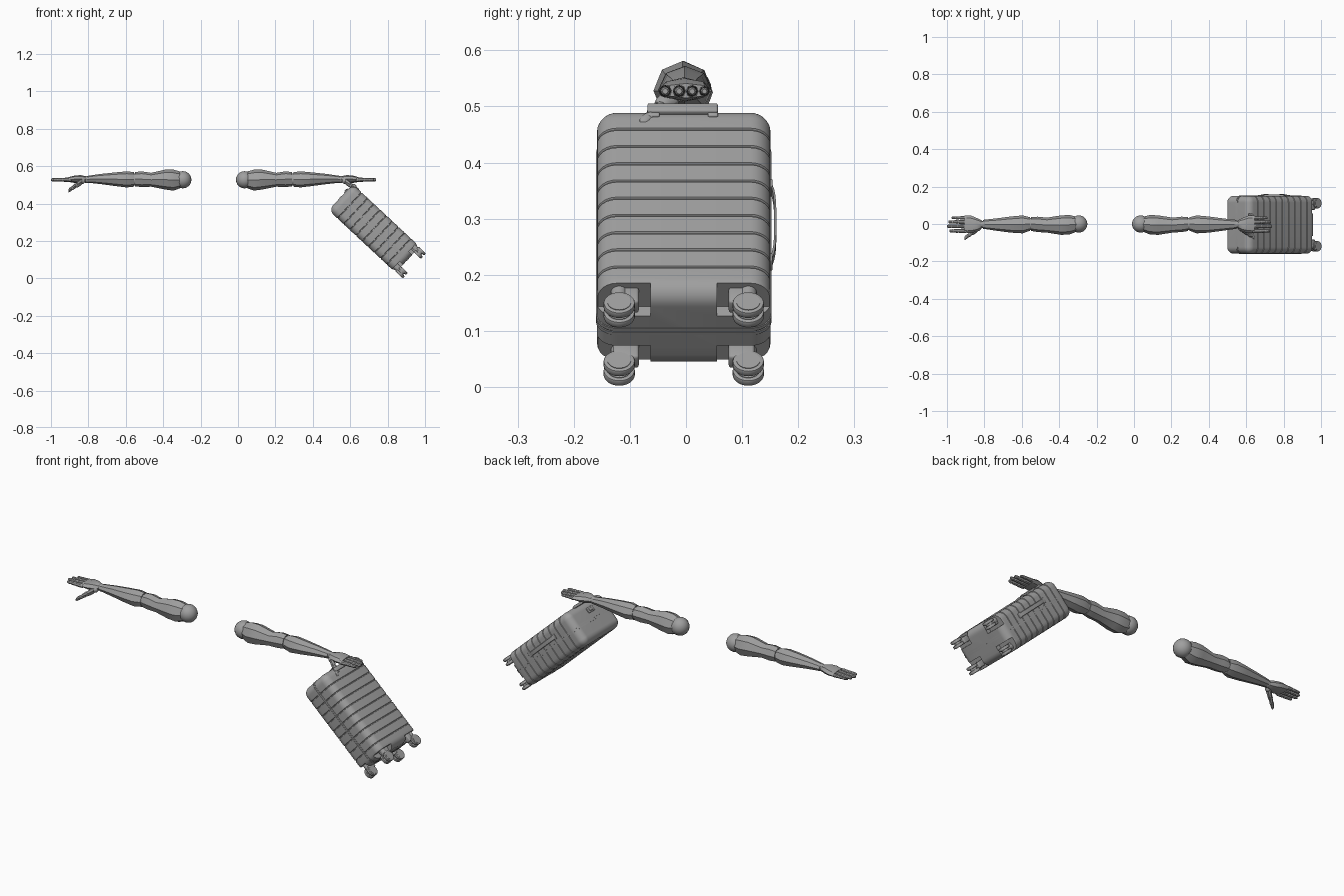
import bpy, bmesh
from math import sin, cos, pi, radians
from mathutils import Vector, Matrix

old = bpy.data.objects.get("Cube")
if old:
    bpy.data.objects.remove(old, do_unlink=True)

grey = bpy.data.materials.new("plain_grey")
grey.use_nodes = True
grey.diffuse_color = (0.35, 0.35, 0.35, 1)
grey.node_tree.nodes["Principled BSDF"].inputs["Base Color"].default_value = (0.35, 0.35, 0.35, 1)

# Case frame: local x runs to the wheels, local z through the thickness
CASE = Matrix.Translation((0.728, -0.004, 0.267)) @ Matrix.Rotation(radians(43), 4, 'Y')
parts = []


def finish(name, bm, matrix=Matrix()):
    bmesh.ops.transform(bm, matrix=matrix, verts=bm.verts)
    bmesh.ops.recalc_face_normals(bm, faces=bm.faces)
    mesh = bpy.data.meshes.new(name)
    bm.to_mesh(mesh)
    bm.free()
    mesh.materials.append(grey)
    ob = bpy.data.objects.new(name, mesh)
    bpy.context.collection.objects.link(ob)
    parts.append(ob)
    return ob


def loft(name, rings, matrix=Matrix()):
    bm = bmesh.new()
    loops = [[bm.verts.new(p) for p in ring] for ring in rings]
    n = len(loops[0])
    for a, b in zip(loops, loops[1:]):
        for i in range(n):
            j = (i + 1) % n
            bm.faces.new((a[i], a[j], b[j], b[i]))
    bm.faces.new(loops[0])
    bm.faces.new(loops[-1])
    return finish(name, bm, matrix)


def limb(name, sections, matrix, sides=8):
    """Sections are x, y, z, half width, half height."""
    rings = []
    for x, y, z, ry, rz in sections:
        angles = [2 * pi * i / sides for i in range(sides)]
        rings.append([(x, y + ry * cos(a), z + rz * sin(a)) for a in angles])
    return loft(name, rings, matrix)


def ball(name, centre, radius, matrix):
    bm = bmesh.new()
    bmesh.ops.create_uvsphere(bm, u_segments=20, v_segments=12, radius=radius)
    return finish(name, bm, matrix @ Matrix.Translation(centre))


def add_box(bm, centre, size):
    m = Matrix.Translation(centre) @ Matrix.Diagonal((*size, 1))
    bmesh.ops.create_cube(bm, size=1, matrix=m)


def box(name, centre, size, bevel=0.0):
    bm = bmesh.new()
    add_box(bm, centre, size)
    if bevel:
        bmesh.ops.bevel(bm, geom=bm.edges[:], offset=bevel, segments=3, affect='EDGES', profile=0.5)
    return finish(name, bm, CASE)


def cylinder(name, centre, radius, depth, axis='Z', bevel=0.0):
    bm = bmesh.new()
    bmesh.ops.create_cone(bm, cap_ends=True, segments=28, radius1=radius, radius2=radius, depth=depth)
    if bevel:
        rims = [e for e in bm.edges if abs(e.verts[0].co.z - e.verts[1].co.z) < depth / 2]
        bmesh.ops.bevel(bm, geom=rims, offset=bevel, segments=2, affect='EDGES', profile=0.5)
    turn = Matrix.Rotation(pi / 2, 4, 'Y') if axis == 'X' else Matrix()
    return finish(name, bm, CASE @ Matrix.Translation(centre) @ turn)


def rounded_rect(a, b, r, steps=6):
    pts = []
    for k, (sx, sy) in enumerate(((1, 1), (-1, 1), (-1, -1), (1, -1))):
        for i in range(steps + 1):
            t = (k + i / steps) * pi / 2
            pts.append((sx * (a - r) + r * cos(t), sy * (b - r) + r * sin(t)))
    return pts


# Arms, mirrored about the plane midway between them
MID = -0.13
for side, s in (("left", 1), ("right", -1)):
    M = Matrix.Translation((MID, 0, 0)) @ Matrix.Diagonal((s, 1, 1, 1)) @ Matrix.Translation((-MID, 0, 0))
    ball(side + "_shoulder", (0.035, 0, 0.527), 0.046, M)
    limb(side + "_upper_arm", [
        (0.035, 0, 0.527, 0.036, 0.040), (0.085, -0.004, 0.525, 0.052, 0.056),
        (0.130, -0.006, 0.528, 0.052, 0.053), (0.205, -0.006, 0.527, 0.040, 0.037),
        (0.255, -0.002, 0.530, 0.041, 0.042), (0.290, 0, 0.530, 0.037, 0.038)], M)
    ball(side + "_elbow", (0.294, 0, 0.529), 0.032, M)
    limb(side + "_forearm", [
        (0.297, 0, 0.529, 0.036, 0.039), (0.335, -0.002, 0.529, 0.048, 0.043),
        (0.400, -0.003, 0.530, 0.043, 0.036), (0.475, -0.003, 0.531, 0.033, 0.027),
        (0.530, -0.002, 0.530, 0.026, 0.020), (0.547, -0.002, 0.529, 0.024, 0.018)], M)
    ball(side + "_wrist", (0.551, -0.002, 0.529), 0.019, M)
    limb(side + "_palm", [
        (0.554, -0.002, 0.529, 0.021, 0.017), (0.580, -0.004, 0.530, 0.036, 0.022),
        (0.612, -0.002, 0.530, 0.047, 0.020), (0.645, 0, 0.528, 0.046, 0.013)], M)

    # Four jointed fingers
    for finger, y, length, r in (("index", -0.037, 0.088, 0.0115), ("middle", -0.012, 0.100, 0.0115),
                                 ("ring", 0.011, 0.094, 0.0110), ("little", 0.033, 0.076, 0.0095)):
        start = 0.640
        for k, share in enumerate((0.42, 0.32, 0.26)):
            end = start + length * share
            q = r * (1 - 0.1 * k)
            tip = 0.55 if k == 2 else 0.85
            limb(f"{side}_{finger}_finger_{k + 1}", [
                (start, y, 0.527, q * 0.8, q * 0.8), (start + 0.006, y, 0.527, q, q),
                (end - 0.006, y, 0.527, q * 0.9, q * 0.9), (end - 0.001, y, 0.527, q * tip, q * tip)], M)
            ball(f"{side}_{finger}_knuckle_{k + 1}", (start, y, 0.527), q * 0.88, M)
            start = end

    # Thumb slanting forward and down
    base, tip = Vector((0.572, -0.022, 0.520)), Vector((0.647, -0.077, 0.468))
    for k, (t0, t1, r) in enumerate(((0, 0.45, 0.018), (0.45, 0.75, 0.014), (0.75, 1, 0.012))):
        a, b = base.lerp(tip, t0), base.lerp(tip, t1)
        limb(f"{side}_thumb_{k + 1}", [
            (*a, r * 0.8, r * 0.8), (*a.lerp(b, 0.25), r, r),
            (*a.lerp(b, 0.8), r * 0.9, r * 0.9), (*b, r * 0.6, r * 0.6)], M)
        ball(f"{side}_thumb_joint_{k + 1}", a, r * 0.85, M)

# Case shell: rounded ends and cross grooves as insets along its length
HL, HW, HT, R = 0.245, 0.155, 0.095, 0.036
profile = [(-HL + R * (1 - cos(t)), R * (1 - sin(t))) for t in [i * pi / 16 for i in range(9)]]
stations = list(profile)
for k in range(9):
    u = -0.18 + 0.045 * k
    stations += [(u - 0.003, 0), (u - 0.0015, 0.003), (u + 0.0015, 0.003), (u + 0.003, 0)]
stations += [(-u, inset) for u, inset in reversed(profile)]
rings = []
for u, inset in stations:
    outline = rounded_rect(HW - inset, HT - inset, max(R - inset, 0.006))
    rings.append([(u, y, v) for y, v in outline])
shell = loft("case_shell", rings, CASE)

# Wheel pockets cut from the four corners
bm = bmesh.new()
for sy in (1, -1):
    for sv in (1, -1):
        add_box(bm, (0.27, sy * 0.119, sv * 0.096), (0.1, 0.12, 0.12))
cutter = finish("pocket_cutter", bm, CASE)
cutter.hide_render = True
mod = shell.modifiers.new("pockets", 'BOOLEAN')
mod.operation, mod.solver, mod.object = 'DIFFERENCE', 'EXACT', cutter
bpy.context.view_layer.objects.active = shell
bpy.ops.object.modifier_apply(modifier=mod.name)
parts.remove(cutter)
bpy.data.objects.remove(cutter, do_unlink=True)

# Closing seam around the middle
for z in (-0.005, 0.005):
    seam = rounded_rect(HL + 0.0015, HW + 0.0015, R)
    loft("seam_band", [[(x, y, z + d) for x, y in seam] for d in (-0.0035, 0.0035)], CASE)

# Twin caster wheels on stems
for end, sy in (("front", -1), ("back", 1)):
    for level, sv in (("lower", -1), ("upper", 1)):
        name = f"{level}_{end}"
        y, v = sy * 0.115, sv * 0.071
        box(name + "_wheel_bracket", (0.236, y - sy * 0.012, v - sv * 0.004), (0.04, 0.046, 0.03), 0.005)
        cylinder(name + "_wheel_stem", (0.240, y, v), 0.015, 0.05, 'X')
        cylinder(name + "_axle", (0.265, y, v), 0.017, 0.03)
        for d in (-1, 1):
            cylinder(name + "_wheel", (0.266, y, v + d * 0.0115), 0.028, 0.014, bevel=0.003)
            cylinder(name + "_hub", (0.266, y, v + d * 0.0115), 0.021, 0.0165)

# Pull handle at the top edge, with two legs into the shell
box("pull_handle_grip", (-0.232, -0.002, 0.095), (0.022, 0.126, 0.014), 0.004)
for sy in (-1, 1):
    box("pull_handle_leg", (-0.222, sy * 0.052, 0.078), (0.018, 0.018, 0.04), 0.003)
box("end_latch_frame", (-0.246, -0.01, 0.045), (0.008, 0.05, 0.028), 0.003)
box("end_latch_button", (-0.249, -0.01, 0.045), (0.008, 0.026, 0.014), 0.002)

# Bowed carry handle on the back side
strip = []
for i in range(13):
    t = -1 + i / 6
    y = HW + 0.008 * (1 - t ** 4)
    strip.append([(t * 0.1, y + dy, 0.03 + dz) for dy, dz in
                  ((-0.002, -0.011), (0.002, -0.009), (0.002, 0.009), (-0.002, 0.011))])
loft("carry_handle", strip, CASE)
for sx in (-1, 1):
    box("carry_handle_mount", (sx * 0.097, HW, 0.03), (0.02, 0.006, 0.026), 0.002)

# Smooth shading with crisp edges
bpy.ops.object.select_all(action='DESELECT')
for ob in parts:
    ob.select_set(True)
bpy.context.view_layer.objects.active = shell
bpy.ops.object.shade_smooth_by_angle(angle=radians(30))
